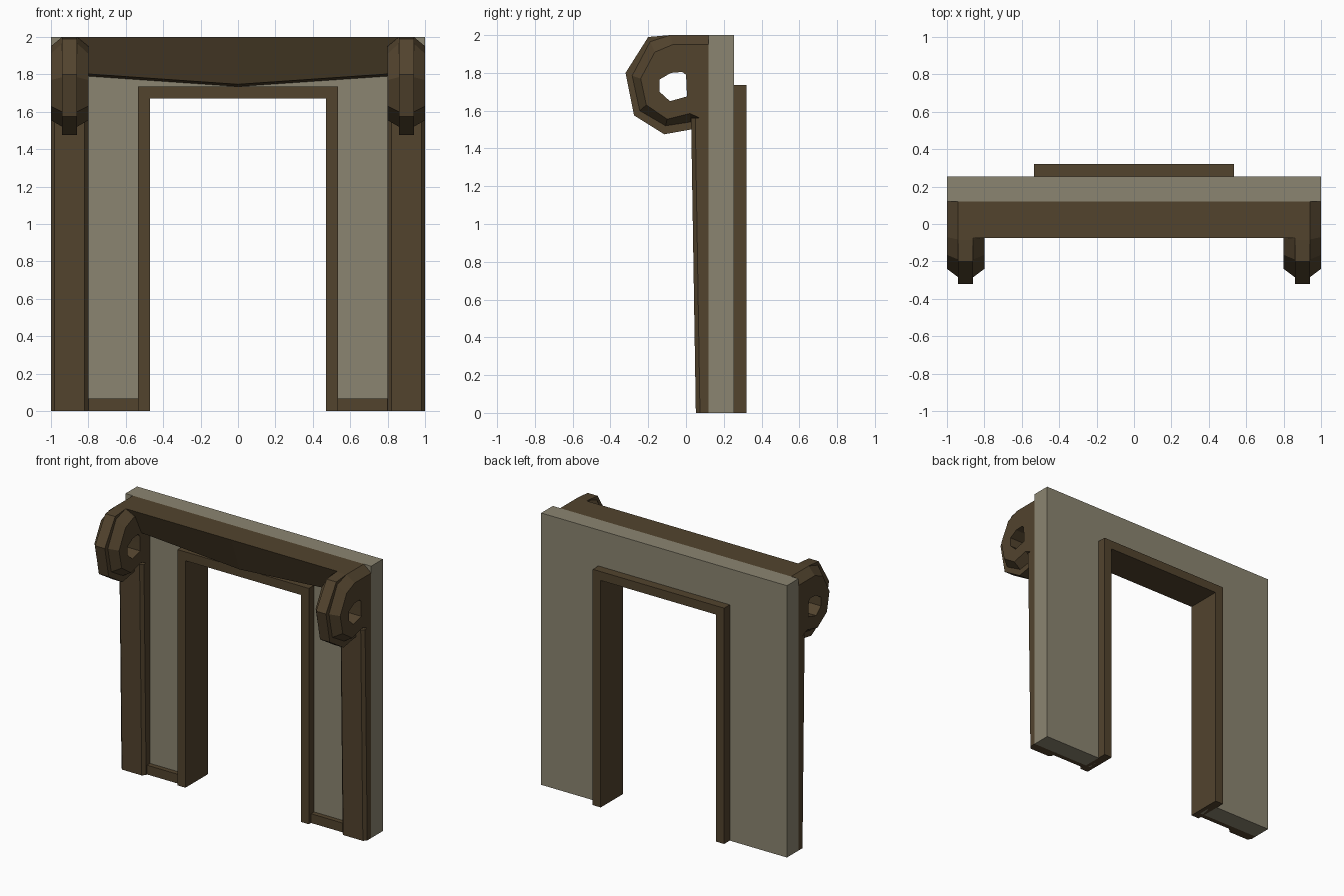
import bpy, bmesh

if "Cube" in bpy.data.objects:
    bpy.data.objects.remove(bpy.data.objects["Cube"])


def material(name, rgb):
    m = bpy.data.materials.new(name)
    m.diffuse_color = (*rgb, 1)
    m.use_nodes = True
    m.node_tree.nodes["Principled BSDF"].inputs["Base Color"].default_value = m.diffuse_color
    return m


PLASTER = material("plaster", (0.26, 0.235, 0.165))
WOOD = material("dark_wood", (0.085, 0.057, 0.027))


def finish(bm, name, mat):
    bmesh.ops.recalc_face_normals(bm, faces=bm.faces)
    me = bpy.data.meshes.new(name)
    bm.to_mesh(me)
    bm.free()
    me.materials.append(mat)
    ob = bpy.data.objects.new(name, me)
    bpy.context.collection.objects.link(ob)
    return ob


def loft(name, mat, loops, closed=False):
    """Skin matching rings of points; cap the ends, or join last to first."""
    bm = bmesh.new()
    rings = [[bm.verts.new(p) for p in loop] for loop in loops]
    n = len(rings[0])
    pairs = list(zip(rings, rings[1:]))
    if closed:
        pairs.append((rings[-1], rings[0]))
    else:
        bm.faces.new(rings[0])
        bm.faces.new(rings[-1])
    for a, b in pairs:
        for i in range(n):
            j = (i + 1) % n
            bm.faces.new((a[i], a[j], b[j], b[i]))
    return finish(bm, name, mat)


def arch(name, mat, inner, outer, z_in, z_out, y0, y1):
    pts = [(-outer, 0), (-outer, z_out), (outer, z_out), (outer, 0),
           (inner, 0), (inner, z_in), (-inner, z_in), (-inner, 0)]
    return loft(name, mat, [[(x, y, z) for x, z in pts] for y in (y0, y1)])


# Wall slab and door frame
arch("wall", PLASTER, 0.5, 1.0, 1.7, 2.0, 0.12, 0.255)
arch("door_frame", WOOD, 0.47, 0.535, 1.67, 1.735, 0.06, 0.32)

# Lintel beam with a shallow V underside and back-leaning face
loft("lintel_beam", WOOD, [
    [(x, -0.075, 2.0), (x, 0.02, z + 0.012), (x, 0.12, z), (x, 0.12, 2.0)]
    for x, z in ((-0.87, 1.795), (0, 1.735), (0.87, 1.795))])

# Scroll bracket outlines as (y, z): centre strip, recessed step, side face, hole
strip = [(0.12, 2.0), (-0.085, 2.0), (-0.2, 1.99), (-0.32, 1.8),
         (-0.275, 1.575), (-0.115, 1.475), (0.025, 1.5), (0.12, 1.52)]
step = [(0.12, 2.0), (-0.083, 2.0), (-0.19, 1.965), (-0.285, 1.785),
        (-0.245, 1.6), (-0.108, 1.52), (0.022, 1.54), (0.12, 1.53)]
side = [(0.12, 1.95), (-0.07, 1.95), (-0.165, 1.91), (-0.24, 1.77),
        (-0.21, 1.63), (-0.1, 1.555), (0.02, 1.585), (0.12, 1.54)]
hole = [(0.0, 1.79), (-0.02, 1.805), (-0.08, 1.80), (-0.14, 1.765),
        (-0.14, 1.70), (-0.085, 1.65), (0.005, 1.675), (0.003, 1.735)]
section = [(strip, -0.04), (step, -0.04), (side, -0.1), (hole, -0.1),
           (hole, 0.1), (side, 0.1), (step, 0.04), (strip, 0.04)]

for s, label in ((-1, "left"), (1, "right")):
    cx = 0.9 * s
    loft(label + "_scroll_bracket", WOOD,
         [[(cx + dx, y, z) for y, z in pts] for pts, dx in section], closed=True)

    # Pillar with chamfered front edges, leaning slightly forward
    loft(label + "_pillar", WOOD, [
        [(cx - 0.1, 0.12, z), (cx - 0.1, f + 0.022, z), (cx - 0.08, f, z),
         (cx + 0.08, f, z), (cx + 0.1, f + 0.022, z), (cx + 0.1, 0.12, z)]
        for z, f in ((0, 0.052), (1.56, 0.027))])

    # Baseboard between frame and pillar
    loft(label + "_baseboard", WOOD, [
        [(x * s, 0.085, 0), (x * s, 0.085, 0.068), (x * s, 0.12, 0.068), (x * s, 0.12, 0)]
        for x in (0.53, 0.81)])
